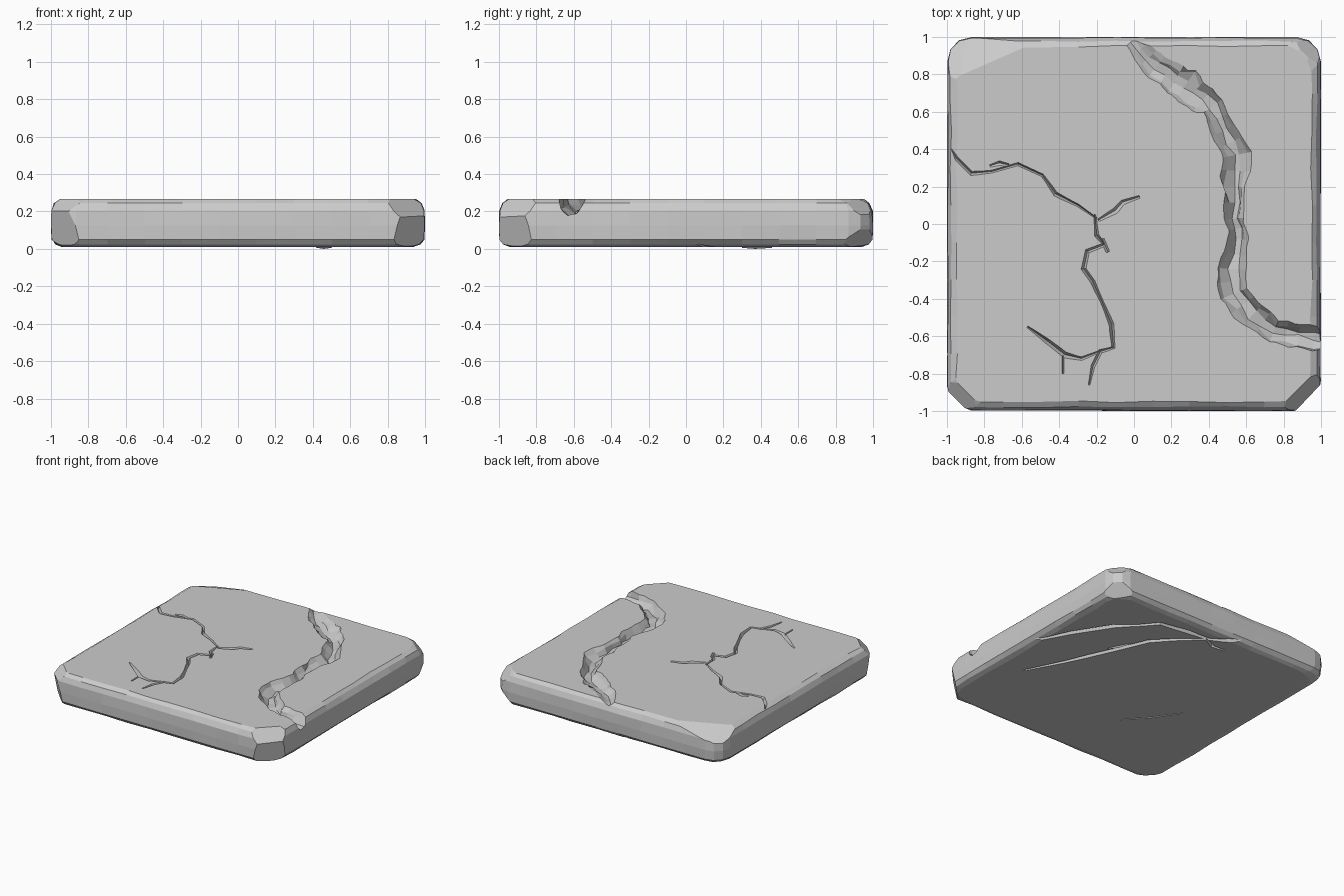
import bpy, bmesh, math, random
from mathutils import Vector

if "Cube" in bpy.data.objects:
    bpy.data.objects.remove(bpy.data.objects["Cube"])

random.seed(7)
TOP, BOTTOM = 0.266, 0.011


def jit(a):
    return random.uniform(-a, a)


def make_object(name, bm):
    bmesh.ops.recalc_face_normals(bm, faces=bm.faces)
    me = bpy.data.meshes.new(name)
    bm.to_mesh(me)
    bm.free()
    ob = bpy.data.objects.new(name, me)
    bpy.context.collection.objects.link(ob)
    return ob


def loft(bm, rings):
    """Skin a list of equal-length point rings and cap both ends."""
    vs = [[bm.verts.new(p) for p in r] for r in rings]
    n = len(vs[0])
    for a, b in zip(vs, vs[1:]):
        for i in range(n):
            j = (i + 1) % n
            bm.faces.new((a[i], a[j], b[j], b[i]))
    bm.faces.new(vs[0])
    bm.faces.new(vs[-1])


def outline(inset, z, wobble):
    """Rounded square with worn, slightly uneven edges."""
    r, h, pts = 0.13, 1 - inset, []
    for k in range(4):
        a0 = k * math.pi / 2
        c = Vector((h - r, h - r)) if k == 0 else None
        corner = [Vector((h - r + r * math.cos(t), h - r + r * math.sin(t)))
                  for t in (0, math.pi / 6, math.pi / 3, math.pi / 2)]
        side = [Vector((x, h)) for x in (0.7, 0.5, 0.3, 0.1, -0.1, -0.3, -0.5, -0.7)]
        for p in corner + side:
            s = 1 - random.uniform(0, wobble)
            x, y = p * s
            ca, sa = math.cos(a0), math.sin(a0)
            pts.append((x * ca - y * sa, x * sa + y * ca, z))
    return pts


# Slab body
bm = bmesh.new()
loft(bm, [outline(i, z, w) for i, z, w in (
    (0.055, BOTTOM, 0.02), (0.022, 0.024, 0.012), (0.002, 0.05, 0.006),
    (0.0, 0.125, 0.002), (0.001, 0.205, 0.006), (0.015, 0.245, 0.012),
    (0.045, TOP, 0.014))])
# Chipped corners and worn back edge
for co, no in (((0.91, -0.91, 0.21), (0.7, -0.7, 0.75)),
               ((0.91, -0.93, 0.1), (0.75, -0.7, -0.2)),
               ((-0.91, 0.91, 0.225), (-0.6, 0.6, 1.4)),
               ((-0.7, 0.97, 0.237), (-0.22, 0.5, 1.3)),
               ((-0.94, -0.92, 0.1), (-0.7, -0.7, -0.2)),
               ((-0.92, -0.92, 0.235), (-0.6, -0.6, 0.9)),
               ((0.94, 0.93, 0.22), (0.6, 0.6, 0.7)),
               ((0.93, 0.92, 0.05), (0.6, 0.6, -0.7))):
    res = bmesh.ops.bisect_plane(bm, geom=bm.verts[:] + bm.edges[:] + bm.faces[:],
                                 plane_co=co, plane_no=Vector(no).normalized(), clear_outer=True)
    bmesh.ops.holes_fill(bm, edges=[e for e in bm.edges if e.is_boundary])
slab = make_object("stone_slab", bm)


def sweep(name, path, section, z, step=0.0, rough=0.0):
    """Sweep a section along (x, y, half width, depth); negative depth points up."""
    pts = []
    for a, b in zip(path, path[1:]):
        va, vb = Vector(a), Vector(b)
        n = max(1, round((vb - va).to_2d().length / step)) if step else 1
        pts += [va.lerp(vb, i / n) for i in range(n)]
    pts.append(Vector(path[-1]))
    rings = []
    for i, p in enumerate(pts):
        t = (pts[min(i + 1, len(pts) - 1)] - pts[max(i - 1, 0)]).to_2d().normalized()
        ring = []
        for s, d in section:
            k = (s + jit(rough)) * p[2]
            ring.append((p[0] - t.y * k, p[1] + t.x * k,
                         z + (d + jit(rough) * 0.6 * (d < 0)) * p[3]))
        rings.append(ring)
    bm = bmesh.new()
    loft(bm, rings)
    return make_object(name, bm)


def combine(tool, op):
    mod = slab.modifiers.new(tool.name, 'BOOLEAN')
    mod.operation, mod.solver, mod.object = op, 'EXACT', tool
    mod.use_self = True
    bpy.context.view_layer.objects.active = slab
    bpy.ops.object.modifier_apply(modifier=mod.name)
    bpy.data.objects.remove(tool)


def taper(points, w, d):
    """Thin crack that closes toward both ends."""
    last = len(points) - 1
    return [(x, y, w * (0.4 if i in (0, last) else random.uniform(0.7, 1.3)),
             d * (0.5 if i in (0, last) else 1)) for i, (x, y) in enumerate(points)]


# Wide broken channel across the top
WIDE = ((-1.15, 0.3), (-0.75, -0.45), (-0.15, -1), (0.3, -0.85), (0.65, -0.4), (1.15, 0.3))
combine(sweep("channel_cutter", [
    (-0.01, 0.98, 0.04, 0.03), (0.12, 0.84, 0.07, 0.035), (0.28, 0.75, 0.09, 0.05),
    (0.42, 0.63, 0.07, 0.06), (0.48, 0.5, 0.065, 0.065), (0.55, 0.37, 0.08, 0.065),
    (0.54, 0.2, 0.065, 0.07), (0.54, 0.03, 0.05, 0.07), (0.56, -0.08, 0.055, 0.07),
    (0.52, -0.24, 0.08, 0.07), (0.54, -0.37, 0.075, 0.07), (0.63, -0.49, 0.08, 0.07),
    (0.75, -0.57, 0.06, 0.07), (0.88, -0.595, 0.065, 0.08), (1.05, -0.62, 0.08, 0.095)],
    WIDE, TOP, 0.07, 0.22), 'DIFFERENCE')

# Hairline cracks on the top
THIN = ((-1.2, 0.4), (0.1, -1), (1.2, 0.4))
top_cracks = [
    ([(-1.03, 0.5), (-0.95, 0.35), (-0.87, 0.27), (-0.76, 0.28), (-0.62, 0.32), (-0.49, 0.26),
      (-0.42, 0.16), (-0.3, 0.1), (-0.2, 0.03)], 0.011, 0.025),
    ([(-0.19, 0.02), (-0.1, 0.07), (-0.06, 0.115), (0.03, 0.145)], 0.022, 0.035),
    ([(-0.77, 0.31), (-0.72, 0.325), (-0.67, 0.315)], 0.02, 0.02),
    ([(-0.21, 0.05), (-0.2, -0.06), (-0.16, -0.11), (-0.25, -0.145), (-0.27, -0.24), (-0.22, -0.31),
      (-0.17, -0.42), (-0.12, -0.54), (-0.11, -0.66), (-0.18, -0.68), (-0.22, -0.76), (-0.24, -0.86)],
     0.013, 0.03),
    ([(-0.17, -0.08), (-0.14, -0.15)], 0.03, 0.03),
    ([(-0.57, -0.55), (-0.46, -0.63), (-0.37, -0.7), (-0.28, -0.72), (-0.18, -0.68)], 0.015, 0.03),
    ([(-0.38, -0.7), (-0.38, -0.8)], 0.016, 0.03)]
for i, (pts, w, d) in enumerate(top_cracks):
    combine(sweep(f"top_crack_cutter_{i}", taper(pts, w, d), THIN, TOP), 'DIFFERENCE')

# Cracks on the underside
under_cracks = [
    ([(0.76, -0.33), (0.62, -0.06), (0.53, 0.14), (0.43, 0.36), (0.34, 0.57), (0.2, 0.72), (0.04, 0.86)],
     0.022, -0.035),
    ([(1.0, 0.0), (0.85, 0.3), (0.67, 0.58), (0.56, 0.68), (0.44, 0.82), (0.25, 0.85), (0.03, 0.87),
      (-0.1, 0.95), (-0.26, 1.02)], 0.022, -0.035),
    ([(0.04, 0.86), (-0.06, 0.81), (-0.17, 0.82)], 0.018, -0.03),
    ([(-0.23, -0.43), (-0.38, -0.26), (-0.52, -0.06)], 0.006, -0.015)]
for i, (pts, w, d) in enumerate(under_cracks):
    combine(sweep(f"under_crack_cutter_{i}", taper(pts, w, d), THIN, BOTTOM), 'DIFFERENCE')

# Small raised lip beside an underside crack
combine(sweep("under_lip", taper([(0.5, 0.3), (0.46, 0.37), (0.42, 0.46)], 0.012, 0.011),
              THIN, BOTTOM), 'UNION')
